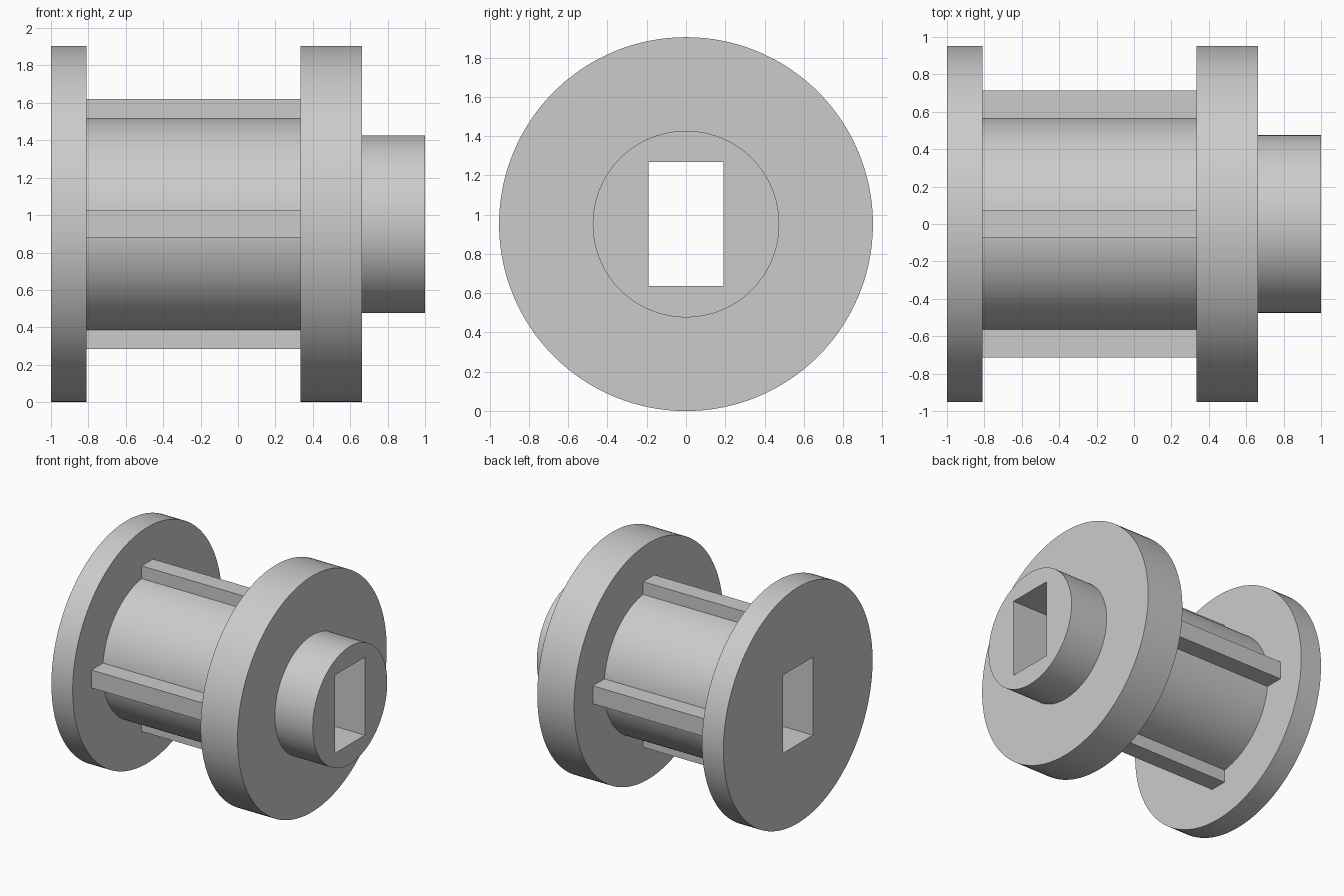
import bpy, bmesh, math
from mathutils import Vector, Matrix

if "Cube" in bpy.data.objects:
    bpy.data.objects.remove(bpy.data.objects["Cube"], do_unlink=True)

AXIS_Z = 0.952          # height of the spool axis
SEGMENTS = 128

grey = bpy.data.materials.new("light_grey")
grey.use_nodes = True
colour = (0.6, 0.6, 0.6, 1)
grey.diffuse_color = colour
grey.node_tree.nodes["Principled BSDF"].inputs["Base Color"].default_value = colour


def add_object(name, bm):
    bmesh.ops.recalc_face_normals(bm, faces=bm.faces)
    mesh = bpy.data.meshes.new(name)
    bm.to_mesh(mesh)
    bm.free()
    mesh.materials.append(grey)
    obj = bpy.data.objects.new(name, mesh)
    bpy.context.collection.objects.link(obj)
    return obj


def box(name, low, high):
    low, high = Vector(low), Vector(high)
    bm = bmesh.new()
    bmesh.ops.create_cube(bm, size=1)
    bmesh.ops.scale(bm, vec=high - low, verts=bm.verts)
    bmesh.ops.translate(bm, vec=(low + high) / 2, verts=bm.verts)
    return add_object(name, bm)


# Spool body: end flange, core, drive flange and hub turned about the x axis
profile = [(-1, 0.952), (-0.81, 0.952), (-0.81, 0.57), (0.333, 0.57),
           (0.333, 0.952), (0.662, 0.952), (0.662, 0.475), (1, 0.475)]
bm = bmesh.new()
points = [bm.verts.new((x, 0, r)) for x, r in profile]
edges = [bm.edges.new(pair) for pair in zip(points, points[1:])]
bmesh.ops.spin(bm, geom=points + edges, cent=(0, 0, 0), axis=(1, 0, 0),
               angle=math.tau, steps=SEGMENTS)
bmesh.ops.remove_doubles(bm, verts=bm.verts, dist=0.0005)
bmesh.ops.holes_fill(bm, edges=[e for e in bm.edges if e.is_boundary], sides=0)
body = add_object("spool_body", bm)
body.location.z = AXIS_Z

# Rectangular bore through the whole length
cutter = box("bore_cutter", (-1.2, -0.19, -0.315), (1.2, 0.19, 0.315))
cutter.location.z = AXIS_Z
cutter.hide_render = True
bpy.context.view_layer.objects.active = body
body.select_set(True)
cut = body.modifiers.new("bore", "BOOLEAN")
cut.operation = "DIFFERENCE"
cut.solver = "EXACT"
cut.object = cutter
bpy.ops.object.modifier_apply(modifier=cut.name)
bpy.data.objects.remove(cutter, do_unlink=True)

bpy.ops.object.select_all(action="DESELECT")
body.select_set(True)
bpy.ops.object.shade_smooth_by_angle(angle=math.radians(30))

# Four ribs along the core; the side pair stands out further
for i, (name, reach) in enumerate([("top_rib", 0.668), ("front_rib", 0.713),
                                   ("bottom_rib", 0.668), ("back_rib", 0.713)]):
    rib = box(name, (-0.82, -0.072, 0.5), (0.343, 0.072, reach))
    rib.data.transform(Matrix.Rotation(i * math.pi / 2, 4, "X"))
    rib.location.z = AXIS_Z
